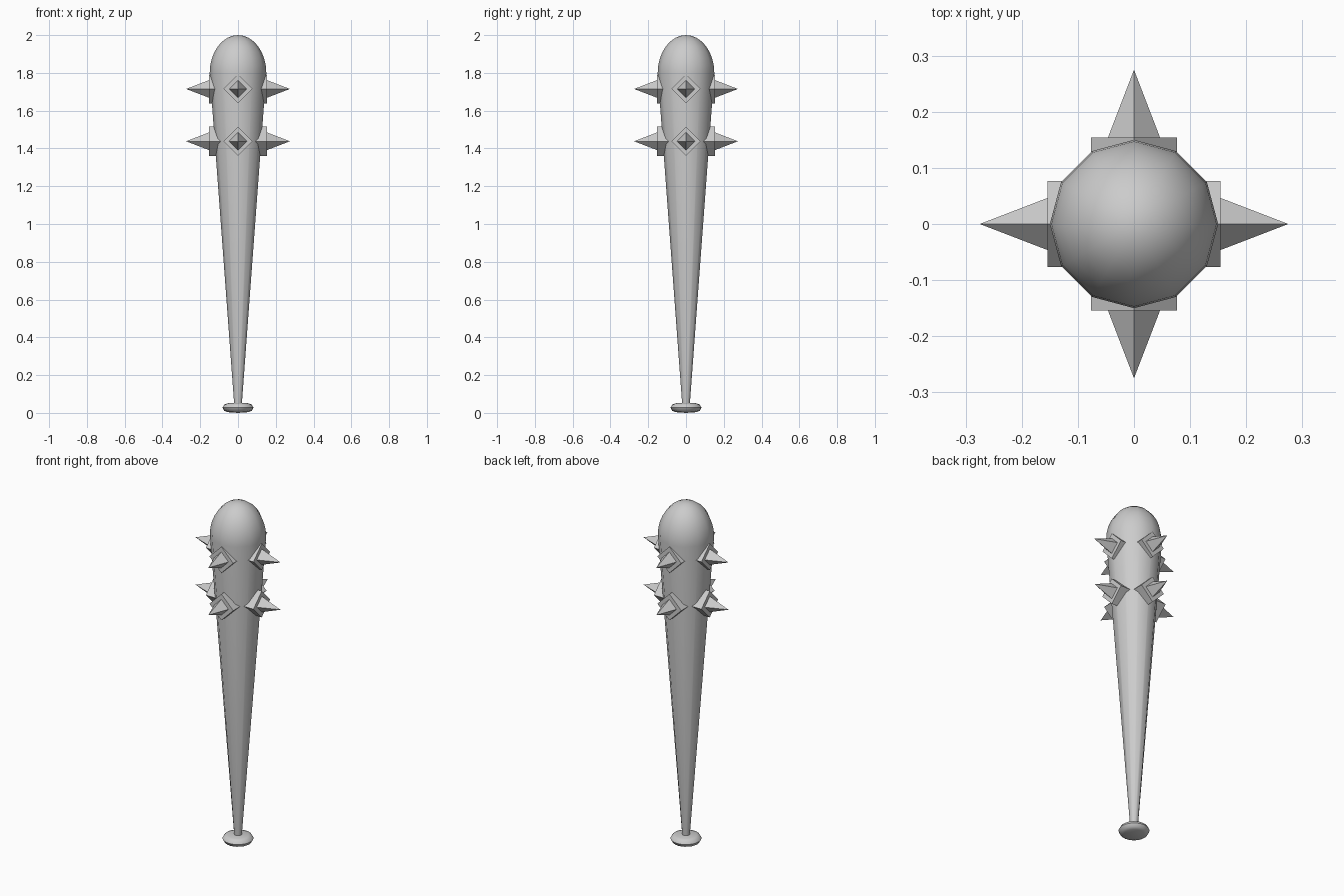
import bpy, bmesh, math
from mathutils import Matrix

if "Cube" in bpy.data.objects:
    bpy.data.objects.remove(bpy.data.objects["Cube"])

SIDES = 12


def add_object(name, bm, smooth=False):
    bmesh.ops.recalc_face_normals(bm, faces=bm.faces)
    mesh = bpy.data.meshes.new(name)
    bm.to_mesh(mesh)
    bm.free()
    obj = bpy.data.objects.new(name, mesh)
    bpy.context.collection.objects.link(obj)
    if smooth:
        bpy.ops.object.select_all(action='DESELECT')
        obj.select_set(True)
        bpy.context.view_layer.objects.active = obj
        bpy.ops.object.shade_smooth_by_angle(angle=math.radians(50))
    return obj


def lathe(name, profile, sides):
    # spin an (r, z) profile around the z axis
    bm = bmesh.new()
    verts = [bm.verts.new((r, 0, z)) for r, z in profile]
    edges = [bm.edges.new(pair) for pair in zip(verts, verts[1:])]
    bmesh.ops.spin(bm, geom=verts + edges, cent=(0, 0, 0), axis=(0, 0, 1),
                   angle=2 * math.pi, steps=sides, use_merge=True)
    bmesh.ops.remove_doubles(bm, verts=bm.verts, dist=1e-5)
    return add_object(name, bm, True)


def square_cone(name, r1, r2, start, end, z, angle):
    # four-sided prism or pyramid pointing outwards, standing on its corner
    bm = bmesh.new()
    bmesh.ops.create_cone(bm, cap_ends=True, segments=4, radius1=r1, radius2=r2,
                          depth=end - start)
    if r2 == 0:
        bmesh.ops.remove_doubles(bm, verts=bm.verts, dist=1e-5)
    # put corners on the local axes
    bm.verts.ensure_lookup_table()
    v = bm.verts[0].co
    fix = Matrix.Rotation(-math.atan2(v.y, v.x), 4, 'Z')
    place = (Matrix.Rotation(angle, 4, 'Z')
             @ Matrix.Translation(((start + end) / 2, 0, z))
             @ Matrix.Rotation(math.pi / 2, 4, 'Y') @ fix)
    bm.transform(place)
    return add_object(name, bm)


# tapered shaft with a domed head
dome = [(0.15 * math.cos(a), 1.8 + 0.2 * math.sin(a))
        for a in (math.pi / 2 * i / 8 for i in range(8))]
lathe("club_body", [(0, 0.03), (0.019, 0.03)] + dome + [(0, 2.0)], SIDES)

# rounded pommel
lathe("pommel", [(0, 0), (0.055, 0.004), (0.073, 0.011), (0.082, 0.028),
                 (0.073, 0.044), (0.055, 0.051), (0, 0.052)], 24)

# two rings of studs: diamond plate plus spike
for row, z in (("lower", 1.438), ("upper", 1.715)):
    for i in range(4):
        angle = i * math.pi / 2
        square_cone(f"{row}_plate_{i + 1}", 0.077, 0.077, 0.08, 0.154, z, angle)
        square_cone(f"{row}_spike_{i + 1}", 0.048, 0, 0.15, 0.275, z, angle)
